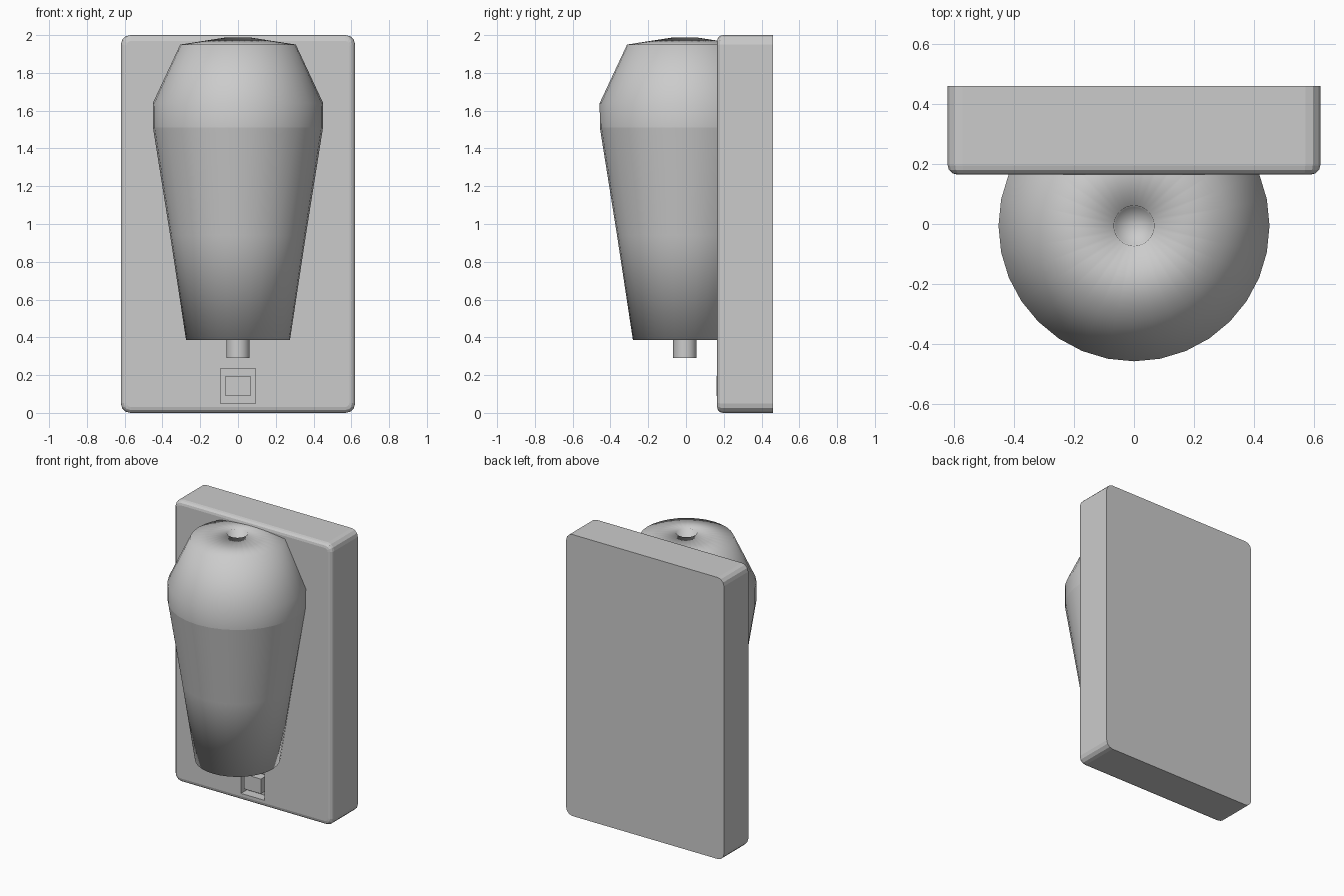
import bpy, bmesh, math

if "Cube" in bpy.data.objects:
    bpy.data.objects.remove(bpy.data.objects["Cube"])

CY = -0.006  # axis of the round container


def finish(bm, name, smooth):
    bmesh.ops.recalc_face_normals(bm, faces=bm.faces)
    for f in bm.faces:
        f.smooth = smooth
    me = bpy.data.meshes.new(name)
    bm.to_mesh(me)
    bm.free()
    ob = bpy.data.objects.new(name, me)
    bpy.context.collection.objects.link(ob)
    return ob


def lathe(name, profile, segs=32):
    bm = bmesh.new()
    vs = [bm.verts.new((r, CY, z)) for r, z in profile]
    es = [bm.edges.new(p) for p in zip(vs, vs[1:])]
    bmesh.ops.spin(bm, geom=vs + es, cent=(0, CY, 0), axis=(0, 0, 1),
                   angle=math.tau, steps=segs, use_duplicate=False)
    bmesh.ops.remove_doubles(bm, verts=bm.verts, dist=1e-4)
    return finish(bm, name, True)


def box_mesh(x, y0, y1, z0, z1):
    bm = bmesh.new()
    bmesh.ops.create_cube(bm, size=1)
    for v in bm.verts:
        v.co = (v.co.x * 2 * x, y1 if v.co.y > 0 else y0, z1 if v.co.z > 0 else z0)
    return bm


# Wall plate: rounded corners, rounded front rim, flat back
bm = box_mesh(0.62, 0.165, 0.46, 0, 2)
corners = [e for e in bm.edges if abs(e.verts[0].co.y - e.verts[1].co.y) > 0.1]
bmesh.ops.bevel(bm, geom=corners, offset=0.05, segments=3, profile=0.5, affect='EDGES')
rim = [e for e in bm.edges if all(v.co.y < 0.17 for v in e.verts)]
bmesh.ops.bevel(bm, geom=rim, offset=0.03, segments=3, profile=0.5, affect='EDGES')
plate = finish(bm, "back_plate", False)

# Square recess around the button
cutter = finish(box_mesh(0.092, 0.1, 0.23, 0.05, 0.235), "recess_cutter", False)
cutter.hide_render = True
cutter.hide_set(True)
cut = plate.modifiers.new("recess", 'BOOLEAN')
cut.operation = 'DIFFERENCE'
cut.solver = 'EXACT'
cut.object = cutter

# Push button inside the recess
finish(box_mesh(0.067, 0.162, 0.25, 0.09, 0.195), "button", False)

# Container: lower cup, middle band, domed lid with a dimple, and spout
lathe("lower_cup", [(0, 0.385), (0.275, 0.385), (0.36, 0.945)])
lathe("middle_band", [(0.36, 0.945), (0.45, 1.51)])
lathe("lid", [(0.45, 1.51), (0.451, 1.64), (0.306, 1.95), (0.067, 1.987),
              (0.062, 1.92), (0, 1.92)])
spout = lathe("spout", [(0, 0.29), (0.062, 0.29), (0.062, 0.4)])

bpy.ops.object.select_all(action='DESELECT')
spout.select_set(True)
bpy.context.view_layer.objects.active = spout
bpy.ops.object.shade_smooth_by_angle()
